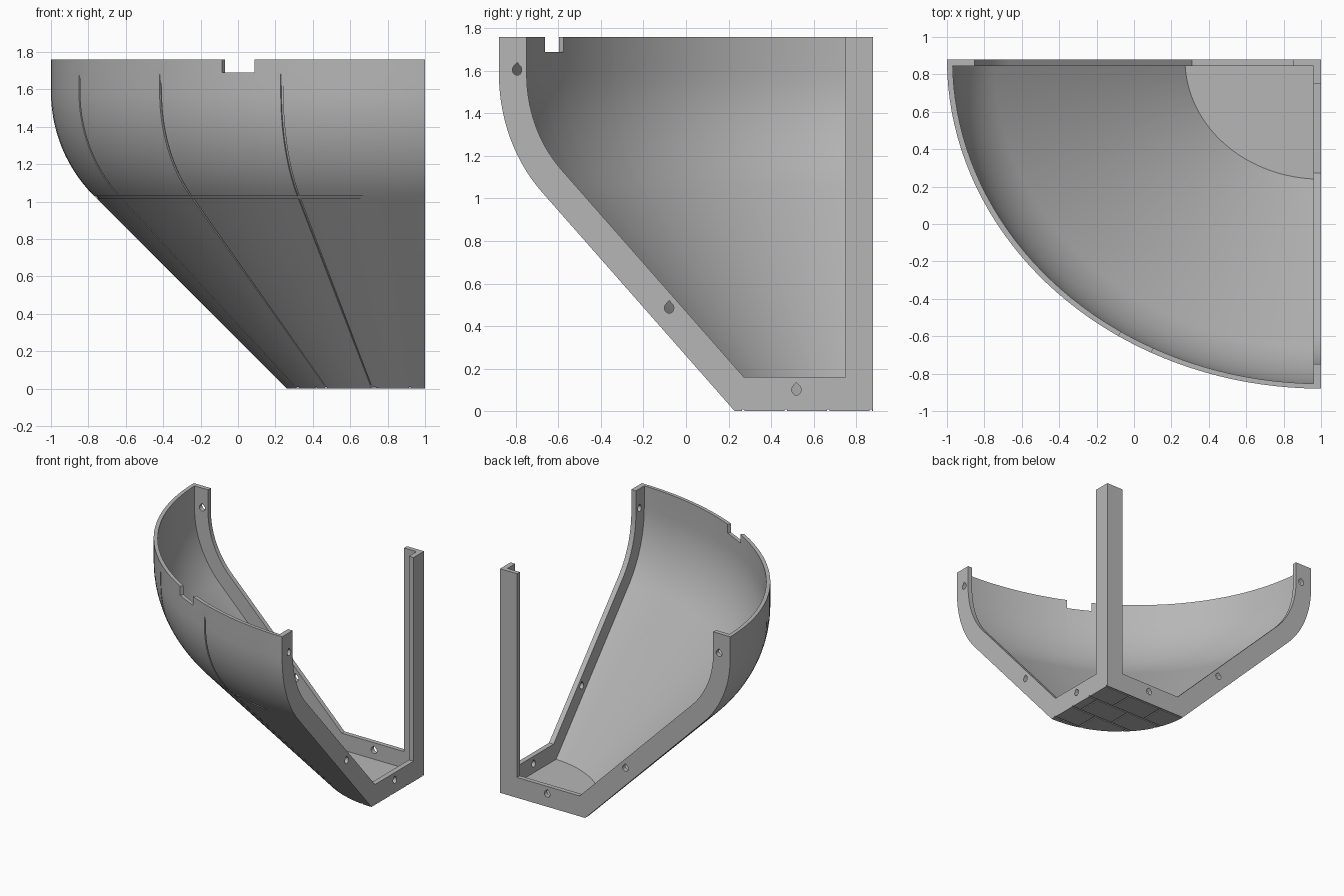
import bpy, bmesh
from math import sin, cos, pi, radians
from mathutils import Matrix, Vector

if "Cube" in bpy.data.objects:
    bpy.data.objects.remove(bpy.data.objects["Cube"], do_unlink=True)

gray = bpy.data.materials.new("plain gray")
gray.use_nodes = True
gray.diffuse_color = (0.47, 0.47, 0.47, 1)
gray.node_tree.nodes["Principled BSDF"].inputs["Base Color"].default_value = gray.diffuse_color

CX, CY, SY = 1.0, 0.88, 0.88       # corner axis and depth squash
TOP, BEND, ARC = 1.76, 1.03, 0.785  # rim height, end of the slope, bend radius
FOOT = 0.74                         # base radius
ARC_TOP = BEND + ARC * sin(pi / 4)
GROOVE = 0.012


def arc(offset, steps=14):
    """Bend of the side profile, moved inward by offset, from slope to rim."""
    r = ARC - offset
    return [(2 - ARC + r * cos(a), ARC_TOP - r * sin(a))
            for a in (pi / 4 * (1 - i / steps) for i in range(steps + 1))]


def slope_radius(offset, z):
    return FOOT + z - offset * 2 ** 0.5


def finish(name, bm):
    bmesh.ops.remove_doubles(bm, verts=bm.verts, dist=0.0002)
    bmesh.ops.recalc_face_normals(bm, faces=bm.faces)
    mesh = bpy.data.meshes.new(name)
    bm.to_mesh(mesh)
    bm.free()
    mesh.materials.append(gray)
    obj = bpy.data.objects.new(name, mesh)
    bpy.context.collection.objects.link(obj)
    return obj


def make_bowl():
    wall = 0.03
    # Rows are (radius, height, kind) around the closed wall section
    rows = [(0, 0, ""), (FOOT, 0, "")]
    for z in (0.02, 0.02, 0.35, 0.7, 1.015):
        rows.append((slope_radius(0, z), z, "rib"))
    rows[2] = rows[2][:2] + ("",)
    rows += [(slope_radius(0, z), z, "band") for z in (1.015, BEND)]
    rows += [(r, z, "rib") for r, z in arc(0)]
    rows += [(2, 1.69, ""), (2, TOP, "rim"), (2 - wall, TOP, "rim"), (2 - wall, 1.69, "")]
    rows += [(r, z, "") for r, z in reversed(arc(wall))]
    rows += [(slope_radius(wall, wall), wall, ""), (0, wall, "")]

    # Columns are (angle, kinds); doubled angles make crisp steps
    cols = [(0.3 + 89.4 * i / 40, "") for i in range(41)]
    for a in (22.5, 45, 67.5):
        cols = [c for c in cols if abs(c[0] - a) > 0.5]
        cols += [(a - 0.2, ""), (a - 0.2, "rib"), (a + 0.2, "rib"), (a + 0.2, "")]
    lo, hi = 57.15, 62.9
    cols = [(a, "notch" if lo < a < hi else k) for a, k in cols]
    cols += [(lo, ""), (lo, "notch"), (hi, "notch"), (hi, "")]
    order = {lo: 0, hi: 1}
    cols = sorted(enumerate(cols), key=lambda c: (c[1][0], c[0]))

    bm = bmesh.new()
    rings = []
    for _, (a, kind) in cols:
        ring = []
        for r, z, row in rows:
            if row == "rim" and kind == "notch":
                z = 1.69
            if (row == "band" and a < 78.75) or (kind == "rib" and row in ("rib", "band")):
                r -= GROOVE
            t = radians(a)
            ring.append(bm.verts.new((CX - r * cos(t), CY - SY * r * sin(t), z)))
        rings.append(ring)
    n = len(rows)
    for a, b in zip(rings, rings[1:]):
        for i in range(n):
            j = (i + 1) % n
            bm.faces.new((a[i], a[j], b[j], b[i]))
    bm.faces.new(rings[0])
    bm.faces.new(rings[-1])
    return finish("bowl_wall", bm)


def make_frame(name, place):
    """Flat flange with drop-shaped bolt holes, drawn as radius against height."""
    w, base = 0.148, 0.16
    outline = [(0, 0), (FOOT, 0)] + arc(0) + [(2, TOP), (2 - w, TOP)]
    outline += list(reversed(arc(w))) + [(slope_radius(w, base), base), (w, base), (w, TOP), (0, TOP)]
    loops = [outline]
    for u, v in ((1.903, 1.605), (1.09, 0.485), (0.41, 0.10)):
        drop = [(u, v + 0.035)]
        drop += [(u + 0.025 * cos(a), v + 0.025 * sin(a))
                 for a in (pi * 0.75 + 1.5 * pi * i / 14 for i in range(15))]
        loops.append(drop)
    curve = bpy.data.curves.new(name, "CURVE")
    curve.dimensions = "2D"
    curve.fill_mode = "BOTH"
    curve.extrude = 0.02
    for loop in loops:
        s = curve.splines.new("POLY")
        s.points.add(len(loop) - 1)
        for p, (u, v) in zip(s.points, loop):
            p.co = (u, v, 0, 1)
        s.use_cyclic_u = True
    temp = bpy.data.objects.new(name + "_outline", curve)
    bpy.context.collection.objects.link(temp)
    bpy.context.view_layer.update()
    mesh = temp.evaluated_get(bpy.context.evaluated_depsgraph_get()).to_mesh()
    bm = bmesh.new()
    bm.from_mesh(mesh)
    bpy.data.objects.remove(temp, do_unlink=True)
    for v in bm.verts:
        u, h, d = v.co.x, v.co.y, v.co.z + 0.02
        v.co = Vector(place(u, h, d))
    return finish(name, bm)


def make_groove_cutter():
    """Brick-pattern channels under the base."""
    bm = bmesh.new()

    def box(x, y, sx, sy):
        m = Matrix.Translation((x, y, 0)) @ Matrix.Diagonal((sx, sy, 0.016, 1))
        bmesh.ops.create_cube(bm, size=1, matrix=m)

    for row in range(4):
        y = 0.27 + 0.2 * row
        box(0.6, y, 1.2, 0.012)
        for k in range(3):
            box(0.32 + 0.3 * k + 0.15 * (row % 2), y - 0.1, 0.012, 0.2)
    return finish("groove_cutter", bm)


parts = [
    make_bowl(),
    make_frame("back_frame", lambda u, h, d: (CX - u, CY - SY * d, h)),
    make_frame("side_frame", lambda u, h, d: (CX - d, CY - SY * u, h)),
]
cutter = make_groove_cutter()
cutter.hide_render = True

# Cut the base channels and shade
for obj in parts:
    mod = obj.modifiers.new("base_grooves", "BOOLEAN")
    mod.operation = "DIFFERENCE"
    mod.solver = "EXACT"
    mod.use_self = True
    mod.object = cutter
    bpy.ops.object.select_all(action="DESELECT")
    obj.select_set(True)
    bpy.context.view_layer.objects.active = obj
    bpy.ops.object.modifier_apply(modifier=mod.name)
    bpy.ops.object.shade_smooth_by_angle(angle=radians(30))
bpy.data.objects.remove(cutter, do_unlink=True)
